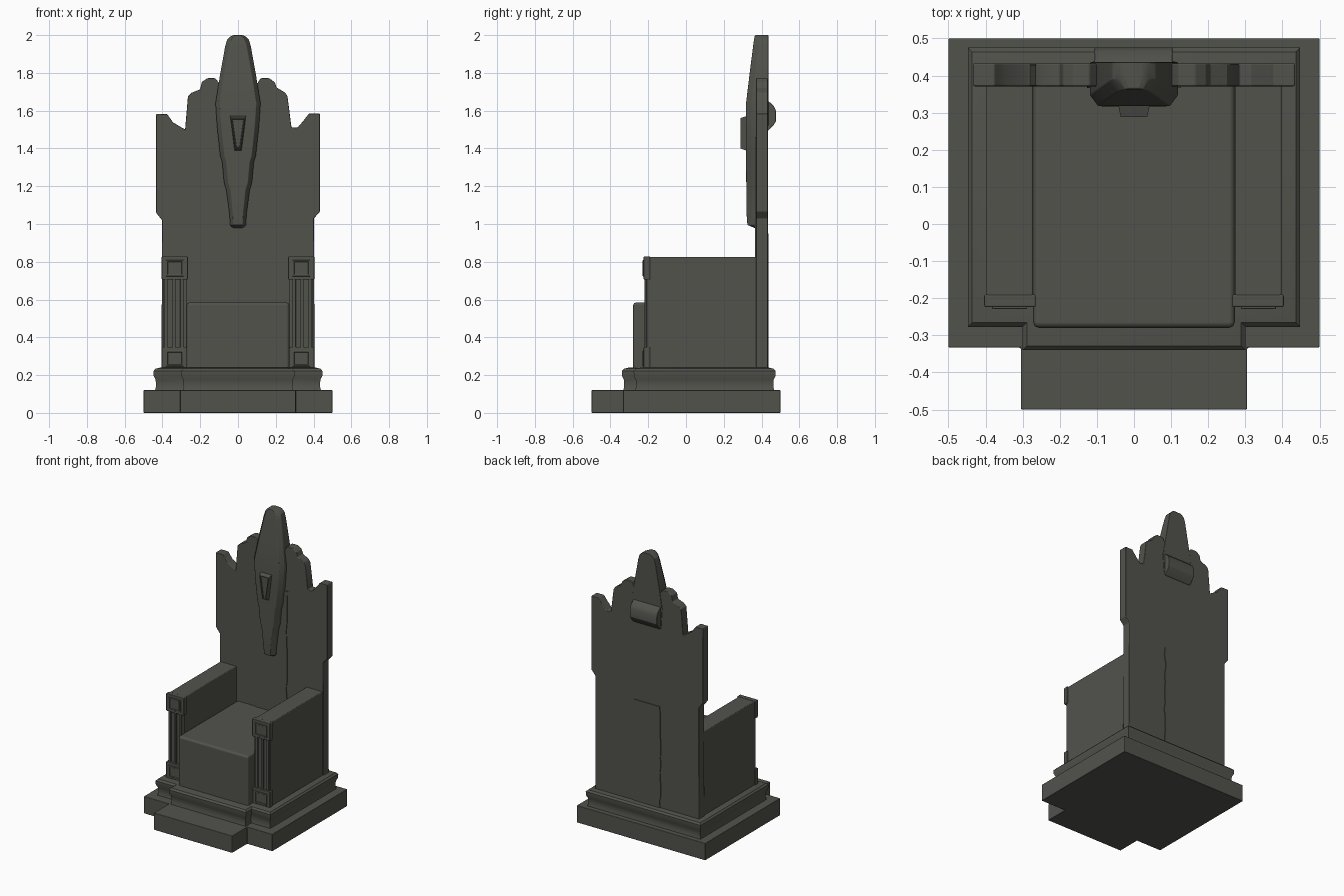
import bpy, bmesh, math, random
from mathutils import Vector

if "Cube" in bpy.data.objects:
    bpy.data.objects.remove(bpy.data.objects["Cube"])

random.seed(4)
stone = bpy.data.materials.new("dark stone")
stone.diffuse_color = (0.085, 0.085, 0.073, 1)
stone.use_nodes = True
stone.node_tree.nodes["Principled BSDF"].inputs["Base Color"].default_value = stone.diffuse_color


def finish(name, bm, bevel=0.0, segments=2):
    bmesh.ops.recalc_face_normals(bm, faces=bm.faces)
    me = bpy.data.meshes.new(name)
    bm.to_mesh(me)
    bm.free()
    me.materials.append(stone)
    me.shade_smooth()
    me.set_sharp_from_angle(angle=math.radians(25))
    ob = bpy.data.objects.new(name, me)
    bpy.context.collection.objects.link(ob)
    if bevel:
        m = ob.modifiers.new("worn edges", 'BEVEL')
        m.width = bevel
        m.segments = segments
        m.limit_method = 'ANGLE'
        m.angle_limit = math.radians(30)
        m.harden_normals = True
    return ob


def loft(name, rings, bevel=0.0):
    """Skin a stack of rings with equal point counts and cap both ends."""
    bm = bmesh.new()
    rows = [[bm.verts.new(p) for p in r] for r in rings]
    n = len(rows[0])
    for a, b in zip(rows, rows[1:]):
        for i in range(n):
            j = (i + 1) % n
            bm.faces.new((a[i], a[j], b[j], b[i]))
    bm.faces.new(rows[0])
    bm.faces.new(rows[-1])
    return finish(name, bm, bevel)


def slab(name, outline, y0, y1, bevel=0.0):
    """Extrude an x-z outline along y."""
    return loft(name, [[(x, y, z) for x, z in outline] for y in (y0, y1)], bevel)


def box(name, x, y, z, bevel=0.0, panel=None):
    """Box from ranges; panel = (border, depth) sinks a panel in the front."""
    bm = bmesh.new()
    bmesh.ops.create_cube(bm, size=1)
    for v in bm.verts:
        v.co = Vector([r[0] if c < 0 else r[1] for c, r in zip(v.co, (x, y, z))])
    if panel:
        bm.normal_update()
        f = min(bm.faces, key=lambda f: f.normal.y)
        bmesh.ops.inset_region(bm, faces=[f], thickness=panel[0])
        bmesh.ops.inset_region(bm, faces=[f], thickness=0.005, depth=-panel[1])
    return finish(name, bm, bevel)


def tee(hx, back, front, fx, fy, z, o=0.0):
    """T-shaped floor plan with a forward projection, offset by o."""
    hx, back, front, fx, fy = hx + o, back + o, front - o, fx + o, fy - o
    return [(-hx, back, z), (hx, back, z), (hx, front, z), (fx, front, z),
            (fx, fy, z), (-fx, fy, z), (-fx, front, z), (-hx, front, z)]


# Stepped base
loft("plinth", [tee(.5, .5, -.333, .305, -.5, z) for z in (0, .12)], .004)
moulding = [(0, .115), (-.006, .14), (-.004, .175), (.006, .195),
            (.007, .222), (-.004, .234), (-.03, .24)]
loft("base_moulding", [tee(.44, .468, -.27, .293, -.333, z, o) for o, z in moulding])

# Seat block
box("seat", (-.272, .272), (-.28, .39), (.22, .585), .016)

# Arms with panelled end blocks and a fluted front
for s, side in ((-1, "left"), (1, "right")):
    def span(a, b):
        return tuple(sorted((s * a, s * b)))
    box(side + "_arm", span(.272, .398), (-.208, .39), (.22, .826), .005)
    for part, z0, z1 in (("cap", .705, .829), ("foot", .228, .35)):
        box(f"{side}_arm_{part}", span(.265, .404), (-.224, -.19), (z0, z1), .005)
        box(f"{side}_arm_{part}_panel", span(.288, .382), (-.229, -.2),
            (z0 + .018, z1 - .02), .002, (.013, .012))
    for i, x in enumerate((.288, .33, .372)):
        box(f"{side}_flute_rib_{i}", span(x, x + .018), (-.219, -.2), (.34, .715), .004)

# Broken backrest
left = [(-.405, .22), (-.402, 1.02), (-.434, 1.06), (-.434, 1.583), (-.376, 1.583),
        (-.344, 1.538), (-.28, 1.5), (-.265, 1.676), (-.245, 1.695), (-.2, 1.713),
        (-.192, 1.752), (-.162, 1.772), (-.12, 1.772), (-.095, 1.74)]
right = [(.1, 1.74), (.12, 1.772), (.165, 1.772), (.195, 1.75), (.205, 1.722),
         (.25, 1.695), (.262, 1.676), (.283, 1.512), (.315, 1.51), (.345, 1.545),
         (.376, 1.585), (.434, 1.585), (.434, 1.066), (.402, 1.03), (.405, .22)]
slab("backrest", left + right, .371, .433, .005)


# Cracked middle planks with ragged edges
def ragged(half, z0, z1, n=14):
    zs = [z0 + (z1 - z0) * i / n for i in range(n + 1)]
    def wob():
        return half + random.uniform(-.006, .006)
    return [(-wob(), z) for z in zs] + [(wob(), z) for z in reversed(zs)]


slab("front_plank", ragged(.122, .5, 1.46), .366, .39)
slab("back_plank", ragged(.105, .23, .95), .41, .438)

# Tall crest: half width and front depth change with height
crest = [(.978, .034, .366, .40), (.995, .041, .325, .40), (1.06, .046, .32, .40),
         (1.18, .062, .319, .40), (1.22, .074, .319, .40), (1.33, .084, .318, .40),
         (1.36, .094, .318, .40), (1.49, .108, .317, .40), (1.52, .111, .317, .436),
         (1.64, .119, .318, .436), (1.79, .095, .336, .436), (1.94, .068, .355, .436),
         (1.975, .058, .36, .436), (1.993, .04, .363, .436), (2.0, .022, .366, .436)]
rings = []
for z, w, f, b in crest:
    c = min(.022, w * .4)
    d = min(.03, (b - f) * .5)
    rings.append([(-w, b, z), (-w, f + d, z), (c - w, f, z),
                  (w - c, f, z), (w, f + d, z), (w, b, z)])
loft("crest", rings, .003)

# Tapered ornament on the crest front, with a sunken face
bm = bmesh.new()
front = [bm.verts.new((x, .288, z)) for x, z in
         ((-.036, 1.56), (.036, 1.56), (.014, 1.4), (-.014, 1.4))]
back = [bm.verts.new((x, .33, z)) for x, z in
        ((-.044, 1.575), (.044, 1.575), (.02, 1.385), (-.02, 1.385))]
face = bm.faces.new(front)
bm.faces.new(back)
for i in range(4):
    j = (i + 1) % 4
    bm.faces.new((front[i], front[j], back[j], back[i]))
bmesh.ops.recalc_face_normals(bm, faces=bm.faces)
bmesh.ops.inset_region(bm, faces=[face], thickness=.007)
bmesh.ops.inset_region(bm, faces=[face], thickness=.002, depth=-.008)
finish("crest_ornament", bm)

# Lug behind the crest
lug = [(.42, 1.655), (.437, 1.65), (.465, 1.625), (.476, 1.6),
       (.476, 1.545), (.465, 1.525), (.437, 1.495), (.42, 1.49)]
loft("rear_lug", [[(x, y, z) for y, z in lug] for x in (-.107, .104)], .003)
